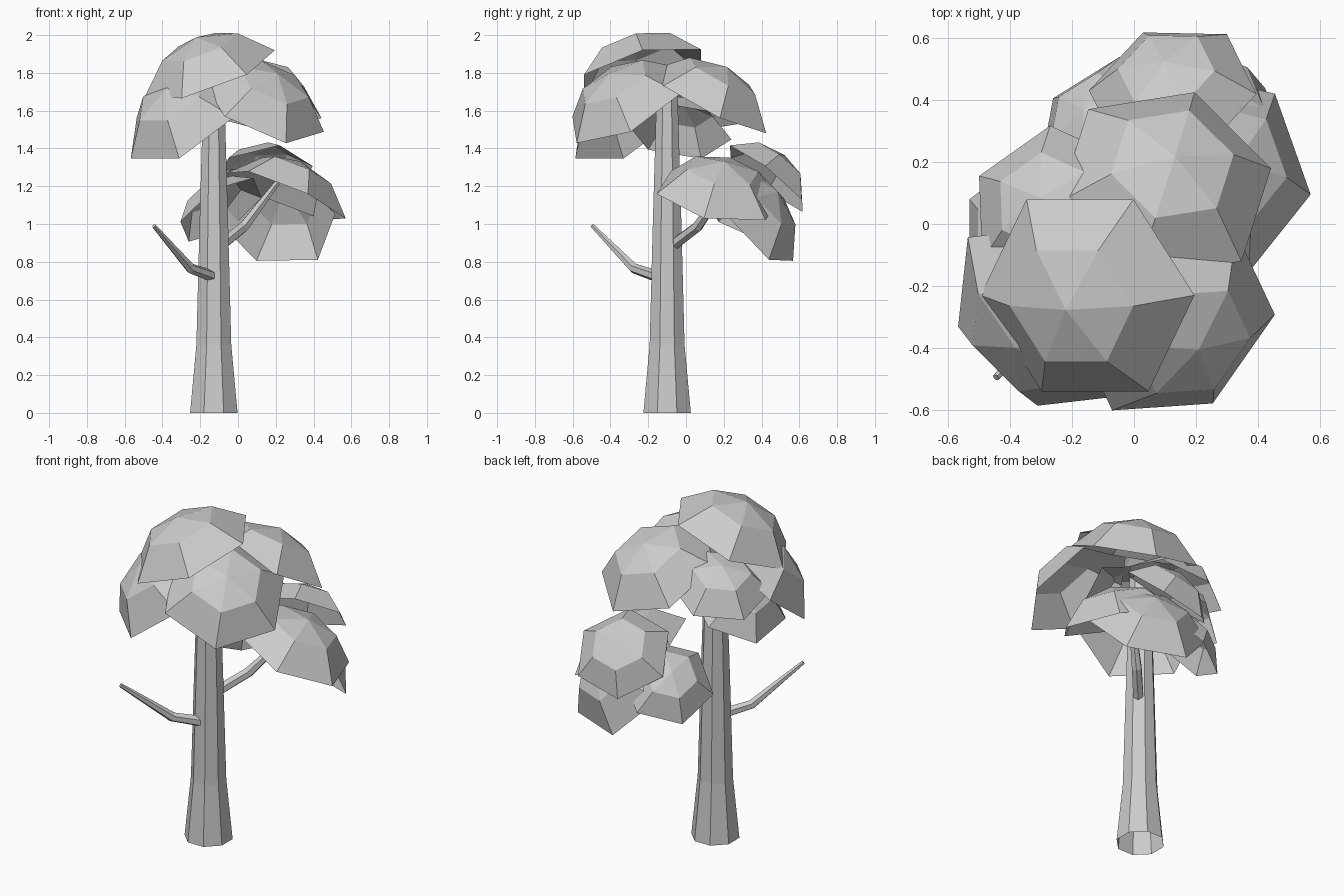
import bpy, bmesh
from math import sin, cos, pi, radians
from mathutils import Vector

if "Cube" in bpy.data.objects:
    bpy.data.objects.remove(bpy.data.objects["Cube"])


def make_object(name, bm):
    bmesh.ops.remove_doubles(bm, verts=bm.verts, dist=1e-5)
    mesh = bpy.data.meshes.new(name)
    bm.to_mesh(mesh)
    bm.free()
    obj = bpy.data.objects.new(name, mesh)
    bpy.context.collection.objects.link(obj)
    return obj


def ring(bm, centre, a, b, radius, sides, phase=0.0):
    return [bm.verts.new(centre + radius * (cos(t) * a + sin(t) * b))
            for t in (phase + 2 * pi * i / sides for i in range(sides))]


def bridge(bm, lower, upper):
    n = len(lower)
    for i in range(n):
        j = (i + 1) % n
        bm.faces.new((lower[i], lower[j], upper[j], upper[i]))


def tube(name, points, radii, sides, cap_start=False, flat=False):
    """Faceted tapering tube through a path."""
    bm = bmesh.new()
    pts = [Vector(p) for p in points]
    loops = []
    for i, p in enumerate(pts):
        t = (pts[min(i + 1, len(pts) - 1)] - pts[max(i - 1, 0)]).normalized()
        a = Vector((1, 0, 0)) if flat else t.cross(Vector((0, 0, 1))).normalized()
        b = t.cross(a)
        loops.append(ring(bm, p, a, b, radii[i], sides, pi / sides))
    for lo, up in zip(loops, loops[1:]):
        bridge(bm, lo, up)
    bm.faces.new(loops[-1])
    if cap_start:
        bm.faces.new(loops[0][::-1])
    return make_object(name, bm)


def leaf_dome(name, centre, corner, axis):
    """Open six-sided spherical cap: rim centre, offset to a rim corner, axis."""
    bm = bmesh.new()
    c, n = Vector(centre), Vector(axis).normalized()
    u = Vector(corner)
    rim = u.length
    a = (u - n * u.dot(n)).normalized()
    b = n.cross(a)
    r = rim / sin(radians(60))
    base = c - n * r * 0.5
    lo, up = [ring(bm, base + n * r * cos(radians(d)), a, b,
                   r * sin(radians(d)), 6) for d in (60, 30)]
    bridge(bm, lo, up)
    pole = bm.verts.new(base + n * r)
    for i in range(6):
        bm.faces.new((up[i], up[(i + 1) % 6], pole))
    return make_object(name, bm)


# Trunk: octagonal, flared at the foot
tx, ty = -0.128, -0.10
tube("trunk", [(tx, ty, z) for z in (0, 0.36, 1.0, 1.7)],
     (0.136, 0.10, 0.082, 0.06), 8, flat=True)

# Bent bare branch and the branch that carries the lower crown
tube("left_branch", [(-0.11, -0.13, 0.715), (-0.25, -0.275, 0.765), (-0.445, -0.495, 0.99)],
     (0.032, 0.028, 0.012), 6, True)
tube("right_branch", [(-0.10, -0.08, 0.88), (0.03, 0.06, 0.985), (0.24, 0.25, 1.26)],
     (0.032, 0.03, 0.014), 6, True)

# Leaf domes: name, rim centre, offset to a rim corner, outward axis
domes = [
    # upper crown
    ("top", (-0.15, -0.23, 1.795), (0.345, 0, 0.125), (-0.332, -0.224, 0.916)),
    ("back_right", (0.10, 0.125, 1.65), (0.095, 0.30, -0.17), (0.158, 0.449, 0.88)),
    ("front_right", (0.13, -0.315, 1.63), (0.125, -0.265, -0.20), (0.384, -0.44, 0.811)),
    ("front_left", (-0.28, -0.298, 1.563), (-0.03, -0.287, -0.218), (-0.487, -0.487, 0.72)),
    ("back_left_upper", (-0.26, 0.045, 1.61), (-0.24, 0.11, -0.10), (-0.276, 0.243, 0.93)),
    ("back_left_lower", (-0.32, -0.04, 1.495), (-0.21, 0.12, -0.15), (-0.515, 0.144, 0.845)),
    # lower crown on the branch
    ("low_right", (0.255, 0.17, 1.15), (0.315, -0.075, -0.12), (0.384, 0.162, 0.909)),
    ("low_back_top", (0.125, 0.425, 1.24), (-0.095, 0.19, -0.18), (-0.177, 0.615, 0.77)),
    ("low_back", (0.19, 0.335, 1.05), (-0.095, 0.225, -0.25), (0.284, 0.748, 0.60)),
    ("low_left", (-0.09, 0.305, 1.075), (-0.17, 0.10, -0.17), (-0.49, 0.43, 0.755)),
]
for name, centre, corner, axis in domes:
    leaf_dome("leaves_" + name, centre, corner, axis)
